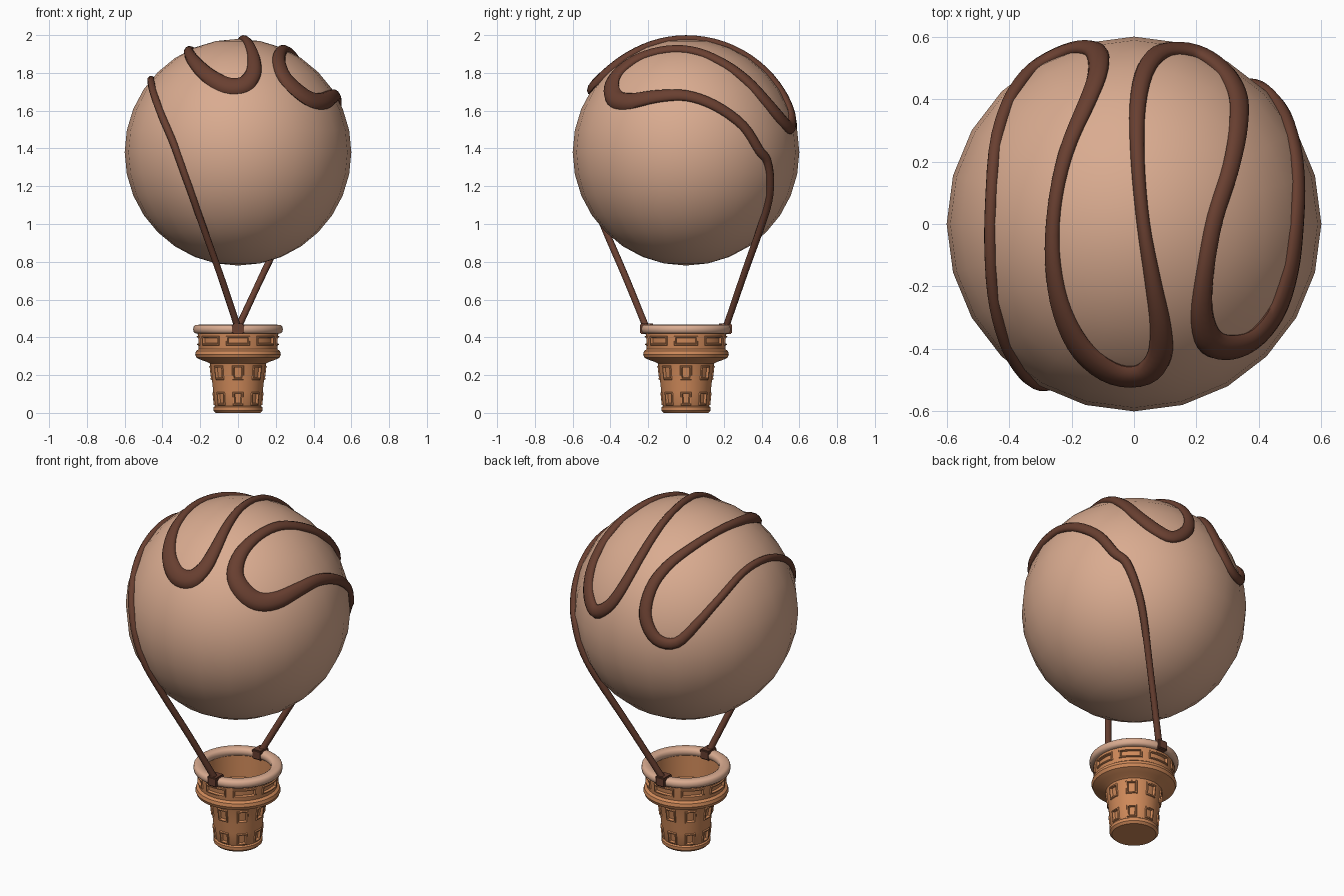
import bpy, bmesh, math
from mathutils import Vector

if "Cube" in bpy.data.objects:
    bpy.data.objects.remove(bpy.data.objects["Cube"])


def material(name, rgb):
    m = bpy.data.materials.new(name)
    m.diffuse_color = (*rgb, 1)
    m.use_nodes = True
    m.node_tree.nodes["Principled BSDF"].inputs["Base Color"].default_value = m.diffuse_color
    return m


CREAM = material("pale caramel", (0.70, 0.41, 0.28))
CHOC = material("chocolate brown", (0.14, 0.05, 0.03))
WAFER = material("wafer orange", (0.62, 0.25, 0.10))
CENTRE, R = Vector((0, 0, 1.38)), 0.6


def finish(name, bm, mat, angle=40):
    bmesh.ops.recalc_face_normals(bm, faces=bm.faces)
    me = bpy.data.meshes.new(name)
    bm.to_mesh(me)
    bm.free()
    me.materials.append(mat)
    for p in me.polygons:
        p.use_smooth = True
    me.set_sharp_from_angle(angle=math.radians(angle))
    ob = bpy.data.objects.new(name, me)
    bpy.context.collection.objects.link(ob)
    return ob


def lathe(profile, n, closed=False):
    bm = bmesh.new()
    rings = []
    for r, z in profile:
        ring = []
        for i in range(n):
            a = 2 * math.pi * (i + 0.5) / n
            ring.append(bm.verts.new((r * math.cos(a), r * math.sin(a), z)))
        rings.append(ring)
    pairs = list(zip(rings, rings[1:])) + ([(rings[-1], rings[0])] if closed else [])
    for a, b in pairs:
        for i in range(n):
            j = (i + 1) % n
            bm.faces.new((a[i], a[j], b[j], b[i]))
    bmesh.ops.remove_doubles(bm, verts=bm.verts, dist=1e-5)
    bmesh.ops.recalc_face_normals(bm, faces=bm.faces)
    return bm


# balloon ball
bm = bmesh.new()
bmesh.ops.create_uvsphere(bm, u_segments=24, v_segments=16, radius=R)
bmesh.ops.translate(bm, verts=bm.verts, vec=CENTRE)
finish("balloon_ball", bm, CREAM, 60)

# wafer cup: lathed wall, then framed windows pressed into it
bm = lathe([(0, 0), (.118, 0), (.13, .012), (.13, .03), (.122, .036), (.124, .04),
            (.131, .11), (.138, .175), (.147, .25), (.15, .262), (.165, .270), (.19, .278),
            (.220, .292), (.227, .31), (.222, .328), (.208, .338), (.210, .357),
            (.213, .408), (.214, .43), (.185, .43), (.18, .30), (.12, .25), (.10, .03),
            (0, .03)], 72)


def window(f, z0, z1, half):
    c = f.calc_center_median()
    off = (math.degrees(math.atan2(c.y, c.x)) + 22.5) % 45 - 22.5
    return (z0 < c.z < z1 and abs(off) < half
            and f.normal.dot(Vector((c.x, c.y, 0)).normalized()) > 0.5)


for z0, z1, half in ((.04, .11, 12), (.175, .25, 12), (.357, .408, 17)):
    faces = [f for f in bm.faces if window(f, z0, z1, half)]
    for thick, depth in ((.003, .006), (.006, 0), (.003, -.014)):
        bmesh.ops.inset_region(bm, faces=faces, thickness=thick, depth=depth,
                               use_even_offset=True, use_boundary=True)
finish("wafer_cup", bm, WAFER, 35)

# rounded rim on the cup
rim = []
for i in range(12):
    a = 2 * math.pi * i / 12
    ca, sa = math.cos(a), math.sin(a)
    rim.append((.207 + .031 * math.copysign(abs(ca) ** .7, ca),
                .443 + .024 * math.copysign(abs(sa) ** .7, sa)))
finish("cup_rim", lathe(rim, 48, True), CREAM, 60)

# sauce ribbon: rope up, zigzag over the ball, rope down.
# Rope points are (x, y, z, half width)
rope_up = [(0, -.21, .45, .018), (-.09, -.32, .72, .018), (-.19, -.44, 1.0, .018),
           (-.26, -.51, 1.2, .019), (-.33, -.49, 1.41, .02), (-.40, -.40, 1.57, .02)]
rope_down = [(.415, .43, 1.33, .025), (.35, .445, 1.18, .022), (.28, .415, 1.04, .02),
             (.14, .313, .75, .018), (0, .21, .45, .018)]
# Zigzag points are (x, y, half width), lifted onto the ball
zigzag = [(-.445, -.26, .02), (-.46, -.08, .02), (-.455, .12, .02), (-.425, .33, .022),
          (-.38, .43, .025), (-.30, .515, .03), (-.20, .56, .035), (-.125, .555, .036),
          (-.115, .49, .033), (-.15, .39, .030), (-.22, .22, .025), (-.255, .05, .023),
          (-.26, -.12, .027), (-.23, -.28, .035), (-.16, -.41, .045), (-.06, -.48, .05),
          (.03, -.48, .05), (.08, -.425, .042), (.085, -.33, .034), (.06, -.18, .026),
          (.03, 0, .021), (.012, .2, .022), (.012, .38, .026), (.04, .5, .03),
          (.10, .555, .034), (.20, .55, .038), (.28, .5, .04), (.33, .42, .037),
          (.335, .32, .034), (.31, .18, .03), (.26, .02, .029), (.23, -.14, .03),
          (.217, -.28, .037), (.24, -.37, .045), (.30, -.395, .05), (.38, -.37, .05),
          (.45, -.29, .047), (.50, -.15, .038), (.52, 0, .032), (.525, .15, .03),
          (.50, .30, .028), (.46, .385, .027)]
lifted = [(x, y, 1.38 + math.sqrt(max(0, R * R - x * x - y * y)), w) for x, y, w in zigzag]
keys = [Vector(p) for p in rope_up + lifted + rope_down]

path = []
STEPS = 4
for i in range(len(keys) - 1):
    p0, p1, p2 = keys[max(i - 1, 0)], keys[i], keys[i + 1]
    p3 = keys[min(i + 2, len(keys) - 1)]
    for s in range(STEPS):
        t = s / STEPS
        path.append(0.5 * (2 * p1 + (p2 - p0) * t + (2 * p0 - 5 * p1 + 4 * p2 - p3) * t * t
                           + (3 * p1 - p0 - 3 * p2 + p3) * t ** 3))
path.append(keys[-1])
points = []
for q in path:
    p = q.to_3d()
    if p.z > 1.1 or (p - CENTRE).length < R:
        p = CENTRE + (p - CENTRE).normalized() * R
    points.append((p, q[3]))

bm = bmesh.new()
rings = []
for i, (p, w) in enumerate(points):
    tan = (points[min(i + 1, len(points) - 1)][0] - points[max(i - 1, 0)][0]).normalized()
    n = Vector((p.x, p.y, max(0, p.z - CENTRE.z)))
    n = (n - tan * n.dot(tan)).normalized()
    side = tan.cross(n)
    h = min(w, .021 + max(0, w - .03) * .3)
    rings.append([bm.verts.new(p + side * w * math.cos(k * math.pi / 5)
                               + n * h * math.sin(k * math.pi / 5)) for k in range(10)])
for a, b in zip(rings, rings[1:]):
    for k in range(10):
        bm.faces.new((a[k], a[(k + 1) % 10], b[(k + 1) % 10], b[k]))
bm.faces.new(rings[0])
bm.faces.new(rings[-1])
finish("sauce_ribbon", bm, CHOC, 60)

# clamps where the ribbon grips the rim
for name, s in (("front_clamp", -1), ("back_clamp", 1)):
    bm = bmesh.new()
    bmesh.ops.create_cube(bm, size=1)
    for v in bm.verts:
        v.co = Vector((v.co.x * .062, v.co.y * .075 + s * .207, v.co.z * .056 + .446))
    bmesh.ops.bevel(bm, geom=bm.edges[:], offset=.006, segments=2, affect='EDGES')
    finish(name, bm, CHOC, 30)
